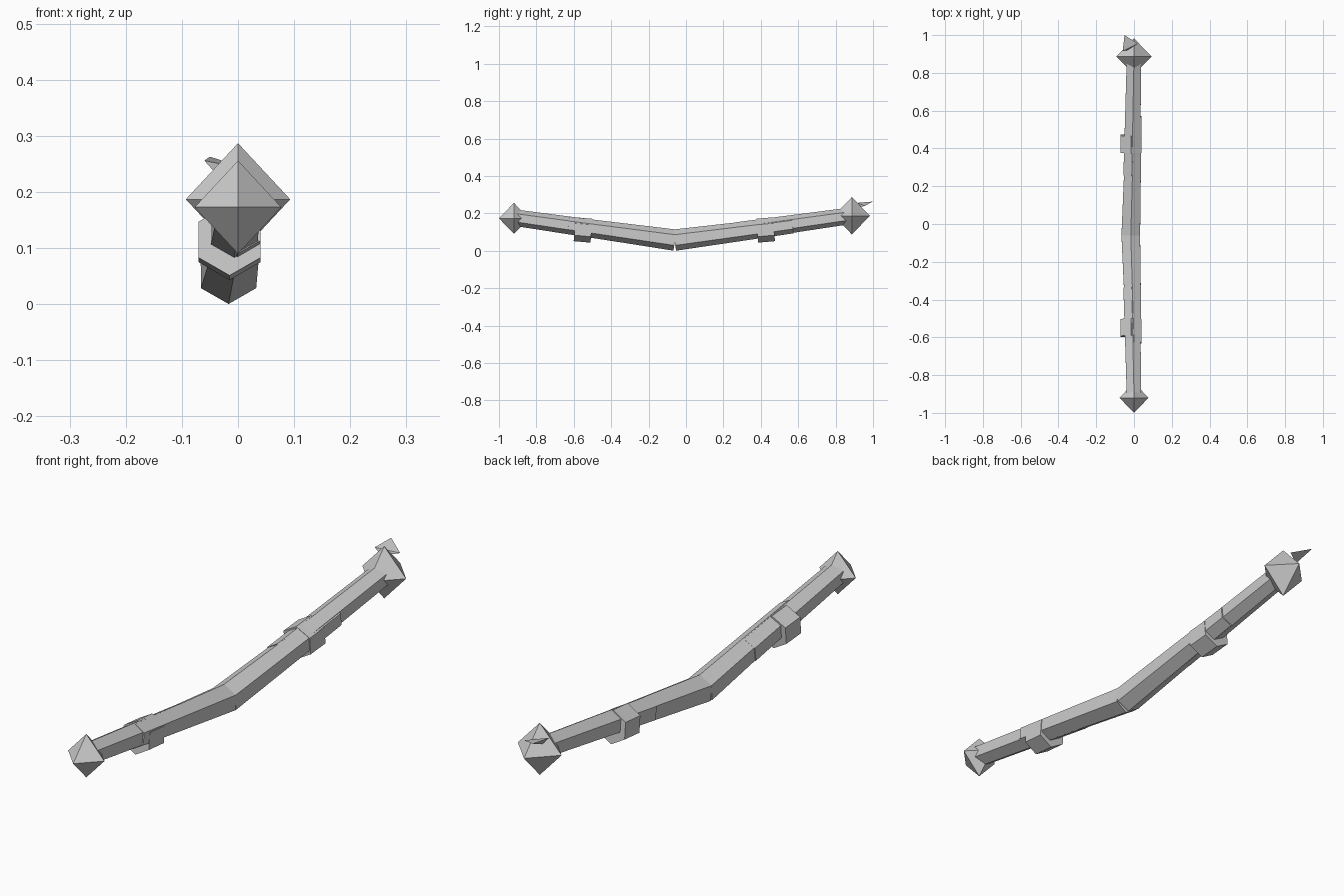
import bpy
import bmesh
from math import sin, cos, pi
from mathutils import Vector

cube = bpy.data.objects.get("Cube")
if cube:
    bpy.data.objects.remove(cube, do_unlink=True)

grey = bpy.data.materials.new("plain grey")
grey.use_nodes = True
grey.diffuse_color = (0.6, 0.6, 0.6, 1)
grey.node_tree.nodes["Principled BSDF"].inputs["Base Color"].default_value = (0.6, 0.6, 0.6, 1)


def finish(name, bm):
    bmesh.ops.recalc_face_normals(bm, faces=bm.faces)
    mesh = bpy.data.meshes.new(name)
    bm.to_mesh(mesh)
    bm.free()
    mesh.materials.append(grey)
    obj = bpy.data.objects.new(name, mesh)
    bpy.context.collection.objects.link(obj)
    return obj


def hex_prism(name, start, end, r_start, r_end):
    """Six-sided tapered bar between two points, with a corner pointing up."""
    a, b = Vector(start), Vector(end)
    side = (b - a).cross(Vector((0, 0, 1))).normalized()
    up = side.cross(b - a).normalized()
    bm = bmesh.new()
    rings = []
    for centre, r in ((a, r_start), (b, r_end)):
        rings.append([bm.verts.new(centre + r * (side * sin(k * pi / 3) + up * cos(k * pi / 3)))
                      for k in range(6)])
        bm.faces.new(rings[-1])
    for k in range(6):
        j = (k + 1) % 6
        bm.faces.new((rings[0][k], rings[0][j], rings[1][j], rings[1][k]))
    return finish(name, bm)


def hull(name, points):
    bm = bmesh.new()
    for p in points:
        bm.verts.new(p)
    bmesh.ops.convex_hull(bm, input=bm.verts)
    return finish(name, bm)


def octahedron(name, centre, size):
    c = Vector(centre)
    axes = [Vector(v) for v in ((0.93, 0, 0), (0, 0.96, 0), (0, 0, 1))]
    hull(name, [c + s * size * v for v in axes for s in (1, -1)])


# Overlapping bars that form the bent shaft
middle = (-0.017, -0.06, 0.057)
hex_prism("front_inner_bar", middle, (0, -0.63, 0.136), 0.057, 0.046)
hex_prism("front_outer_bar", (-0.012, -0.34, 0.095), (0, -0.91, 0.176), 0.051, 0.044)
hex_prism("back_inner_bar", middle, (0, 0.57, 0.139), 0.057, 0.046)
hex_prism("back_outer_bar", (-0.012, 0.26, 0.1), (0, 0.88, 0.187), 0.051, 0.044)

# Collars around the joints
hex_prism("front_collar", (-0.015, -0.505, 0.107), (-0.015, -0.595, 0.115), 0.064, 0.064)
hex_prism("back_collar", (-0.015, 0.38, 0.107), (-0.015, 0.47, 0.115), 0.064, 0.064)

# Pointed end knobs
octahedron("front_knob", (0, -0.92, 0.173), 0.083)
octahedron("back_knob", (0, 0.887, 0.187), 0.1)

# Small shard sticking out of the back knob
hull("back_shard", [(-0.05, 1.0, 0.263), (-0.06, 0.915, 0.256),
                    (0.02, 0.955, 0.24), (-0.035, 0.92, 0.228)])
